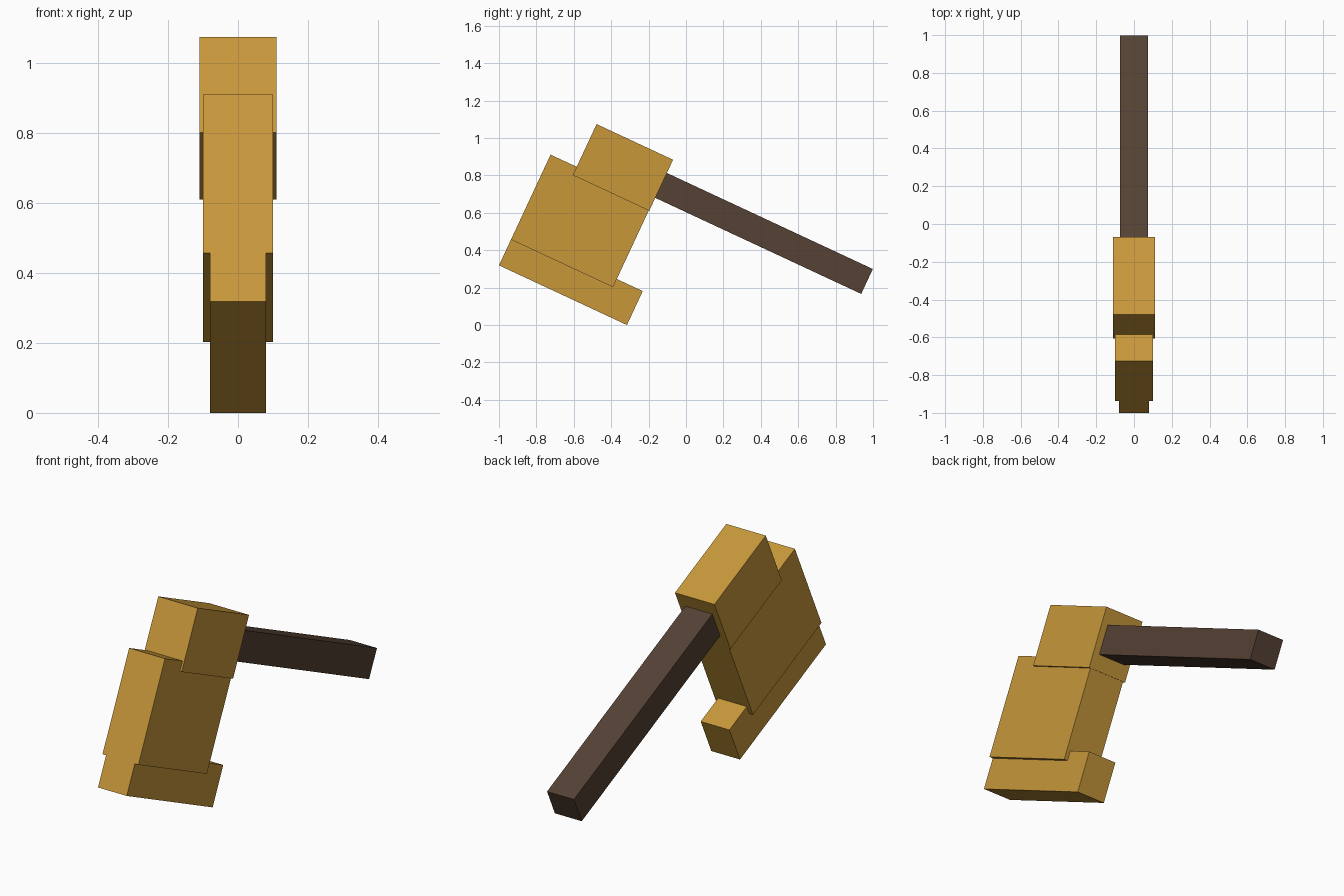
import bpy
import math
from mathutils import Matrix, Vector

default = bpy.data.objects.get("Cube")
if default:
    bpy.data.objects.remove(default, do_unlink=True)


def make_material(name, rgb):
    mat = bpy.data.materials.new(name)
    mat.use_nodes = True
    color = (*rgb, 1.0)
    mat.diffuse_color = color
    bsdf = next(n for n in mat.node_tree.nodes if n.type == 'BSDF_PRINCIPLED')
    bsdf.inputs["Base Color"].default_value = color
    return mat


gold = make_material("golden yellow", (0.57, 0.31, 0.042))
brown = make_material("dark brown", (0.09, 0.052, 0.034))

# Tilted frame: local y runs along the handle, local z up the head
frame = Matrix.Translation((0, -1.0, 0.319)) @ Matrix.Rotation(math.radians(-25), 4, 'X')


def block(name, width, y0, y1, z0, z1, mat):
    """Box centred on x, given by its extents in the tilted frame."""
    bpy.ops.mesh.primitive_cube_add(size=1)
    obj = bpy.context.object
    obj.name = name
    obj.data.name = name
    size = Vector((width, y1 - y0, z1 - z0))
    centre = Vector((0, (y0 + y1) / 2, (z0 + z1) / 2))
    obj.data.transform(Matrix.Translation(centre) @ Matrix.Diagonal(size).to_4x4())
    obj.matrix_world = frame
    obj.data.materials.append(mat)
    return obj


# Head, from the lowest block to the highest
block("head_lower_block", 0.16, 0.0, 0.755, 0.0, 0.20, gold)
block("head_middle_block", 0.20, 0.0, 0.602, 0.152, 0.653, gold)
block("head_upper_block", 0.22, 0.154, 0.605, 0.604, 0.905, gold)

# Handle, set into the back of the upper block
block("handle", 0.15, 0.55, 1.82, 0.68, 0.827, brown)
